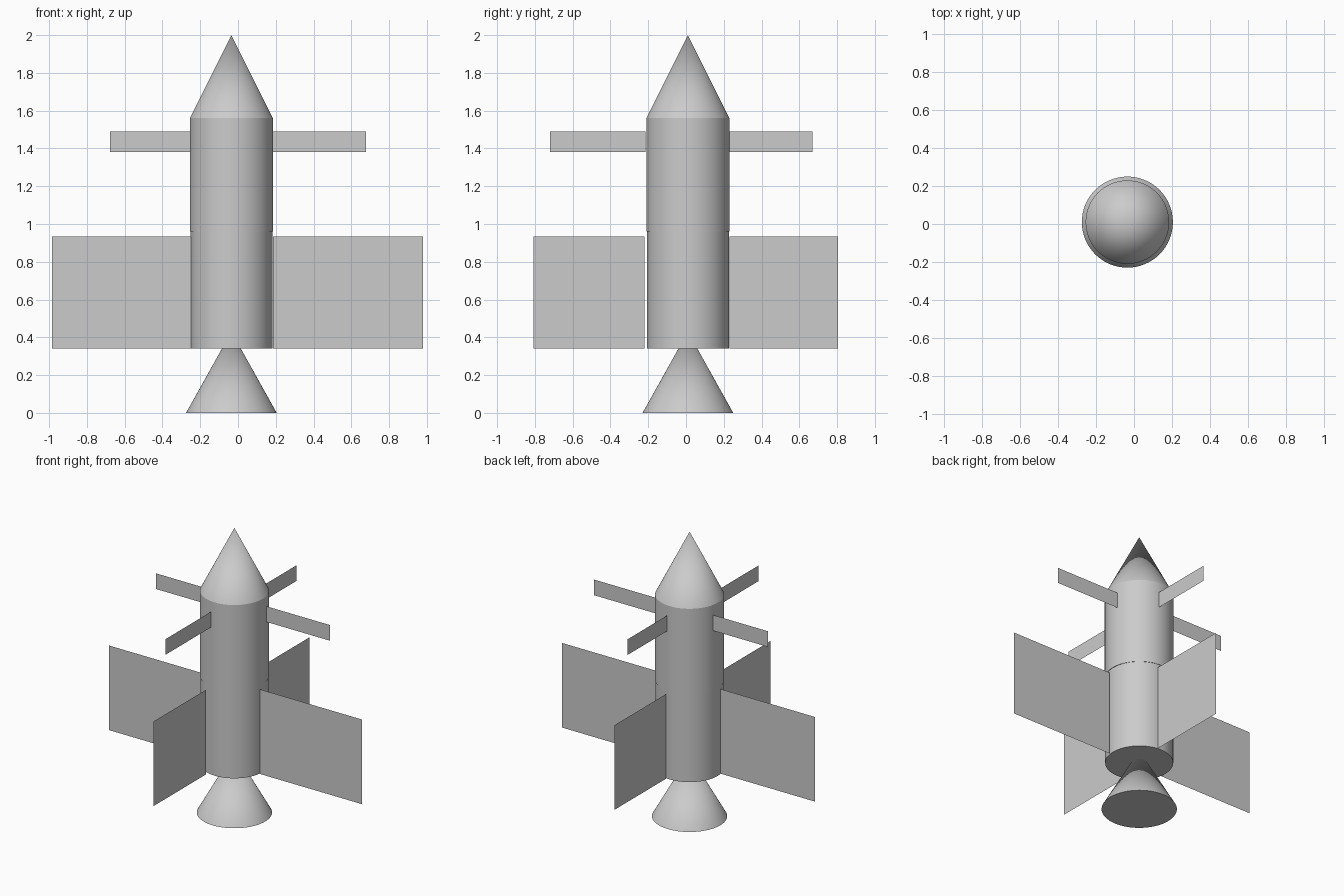
import bpy

cube = bpy.data.objects.get("Cube")
if cube:
    bpy.data.objects.remove(cube, do_unlink=True)

grey = bpy.data.materials.new("light_grey")
grey.use_nodes = True
colour = (0.6, 0.6, 0.6, 1)
grey.diffuse_color = colour
grey.node_tree.nodes["Principled BSDF"].inputs["Base Color"].default_value = colour

AXIS_X, AXIS_Y = -0.035, 0.01


def round_part(name, z0, z1, r0, r1):
    """Cylinder or cone on the rocket axis, with sharp rims."""
    bpy.ops.mesh.primitive_cone_add(vertices=64, radius1=r0, radius2=r1, depth=z1 - z0,
                                    location=(AXIS_X, AXIS_Y, (z0 + z1) / 2))
    ob = bpy.context.object
    ob.name = name
    ob.data.materials.append(grey)
    bpy.ops.object.shade_smooth_by_angle()


def fin(name, along, inner, outer, offset, z0, z1):
    """Flat sheet reaching out along the x or y axis."""
    corners = [(inner, z0), (outer, z0), (outer, z1), (inner, z1)]
    if along == "x":
        verts = [(a, offset, z) for a, z in corners]
    else:
        verts = [(offset, a, z) for a, z in corners]
    mesh = bpy.data.meshes.new(name)
    mesh.from_pydata(verts, [], [(0, 1, 2, 3)])
    mesh.materials.append(grey)
    bpy.context.collection.objects.link(bpy.data.objects.new(name, mesh))


# Nozzle, two body stages and nose
round_part("nozzle", 0, 0.43, 0.24, 0)
round_part("lower_body", 0.34, 0.96, 0.217, 0.217)
round_part("upper_body", 0.96, 1.56, 0.22, 0.22)
round_part("nose_cone", 1.56, 2.0, 0.22, 0)

# Large tail fins
tail = (0.34, 0.935)
fin("left_tail_fin", "x", 0.185, 0.98, -0.02, *tail)
fin("right_tail_fin", "x", -0.247, -0.984, -0.03, *tail)
fin("front_tail_fin", "y", -0.22, -0.807, -0.093, *tail)
fin("back_tail_fin", "y", 0.23, 0.805, -0.007, *tail)

# Small upper fins
upper = (1.38, 1.49)
fin("left_upper_fin", "x", 0.183, 0.677, 0.055, *upper)
fin("right_upper_fin", "x", -0.243, -0.677, 0.058, *upper)
fin("front_upper_fin", "y", -0.215, -0.72, -0.06, *upper)
fin("back_upper_fin", "y", 0.23, 0.67, -0.015, *upper)
